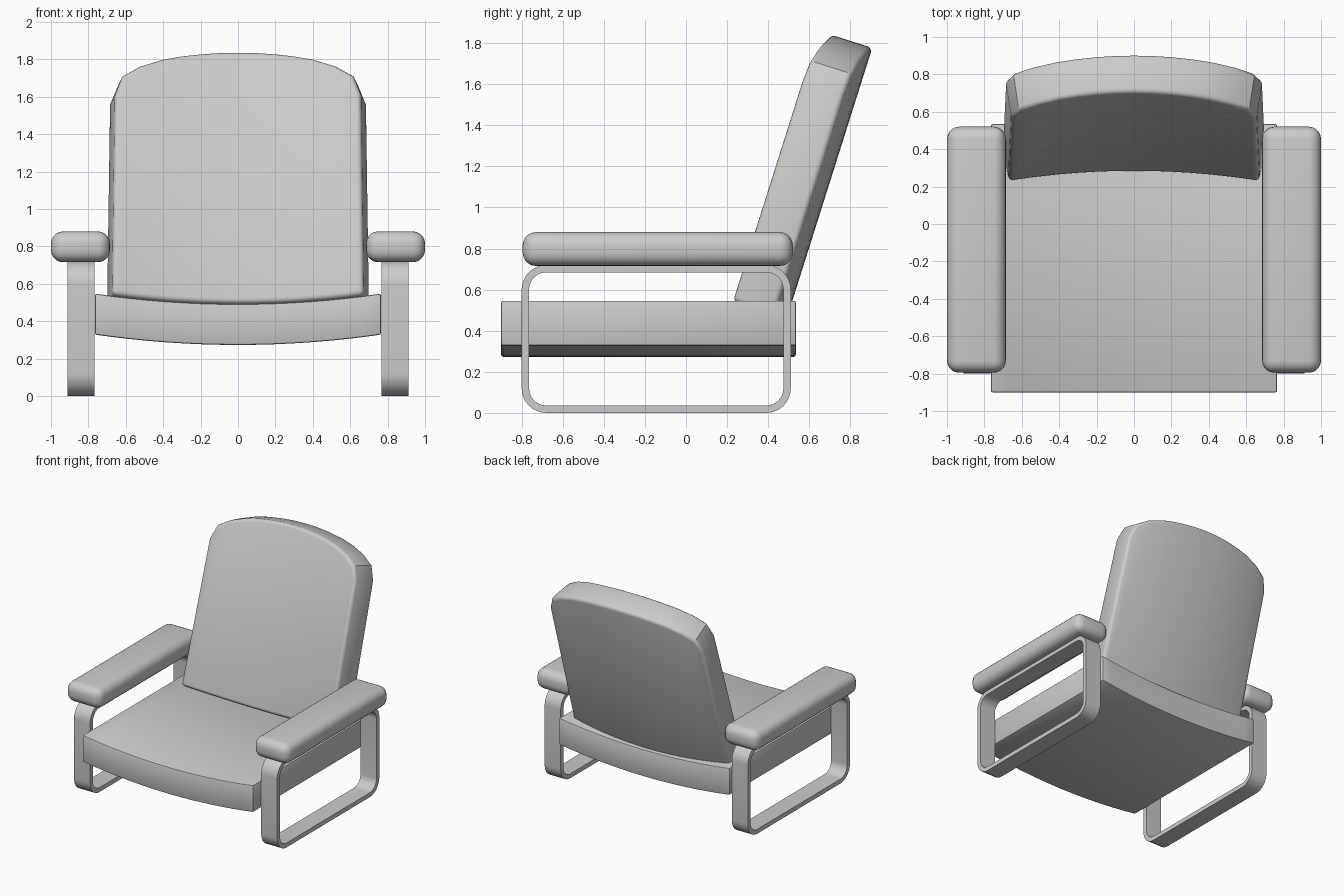
import bpy, bmesh
from math import pi, cos, sin, radians

if "Cube" in bpy.data.objects:
    bpy.data.objects.remove(bpy.data.objects["Cube"])


def finish(name, bm, angle=35):
    bmesh.ops.recalc_face_normals(bm, faces=bm.faces)
    me = bpy.data.meshes.new(name)
    bm.to_mesh(me)
    bm.free()
    ob = bpy.data.objects.new(name, me)
    bpy.context.collection.objects.link(ob)
    bpy.ops.object.select_all(action='DESELECT')
    bpy.context.view_layer.objects.active = ob
    ob.select_set(True)
    bpy.ops.object.shade_smooth_by_angle(angle=radians(angle))
    return ob


def loft(rings, closed):
    """Skin a row of four-point rings, capped unless closed."""
    bm = bmesh.new()
    vs = [[bm.verts.new(p) for p in r] for r in rings]
    n = len(vs)
    for i in range(n if closed else n - 1):
        a, b = vs[i], vs[(i + 1) % n]
        for j in range(4):
            k = (j + 1) % 4
            bm.faces.new((a[j], a[k], b[k], b[j]))
    if not closed:
        bm.faces.new(vs[0])
        bm.faces.new(vs[-1])
    bmesh.ops.recalc_face_normals(bm, faces=bm.faces)
    return bm


def bevel_sharp(bm, width, segments):
    edges = [e for e in bm.edges if e.calc_face_angle(0) > radians(50)]
    bmesh.ops.bevel(bm, geom=edges, offset=width, segments=segments,
                    profile=0.5, affect='EDGES', clamp_overlap=True)


# Seat: slab sagging towards the middle
rings = []
for i in range(17):
    x = 0.765 * (i / 8 - 1)
    drop = 0.055 * (1 - (x / 0.765) ** 2)
    top, low = 0.547 - drop, 0.328 - drop
    rings.append([(x, -0.9, top), (x, 0.535, top), (x, 0.535, low), (x, -0.9, low)])
bm = loft(rings, False)
bevel_sharp(bm, 0.01, 2)
finish("seat", bm)

# Backrest: leaning, curved slab with an arched top, wider at the rear
half = [(0, 1.842), (0.1, 1.84), (0.2, 1.833), (0.3, 1.822), (0.4, 1.805),
        (0.52, 1.768), (0.615, 1.715), (0.655, 1.615)]
arch = [(-x, z) for x, z in half[:0:-1]] + half
rings = []
for x, ztop in arch:
    f = (x / 0.655) ** 2
    ring = []
    for z, w in ((0.50 + 0.045 * f, 1.023), (ztop, 1.0)):
        y = 0.225 + 0.316 * (z - 0.545) + 0.067 * (1 - f)
        t = 0.215
        ring.append([(x * w, y, z), (x * w * 1.05, y + 0.954 * t, z - 0.302 * t)])
    rings.append([ring[0][0], ring[1][0], ring[1][1], ring[0][1]])
bm = loft(rings, False)
bevel_sharp(bm, 0.025, 3)
finish("backrest", bm)

# Rounded strap outline in the side plane
Y0, Y1, Z1, R, T = -0.80, 0.51, 0.72, 0.12, 0.036
corners = [(Y1 - R, Z1 - R), (Y0 + R, Z1 - R), (Y0 + R, R), (Y1 - R, R)]
for side, label in ((-1, "left"), (1, "right")):
    # Leg frame
    rings = []
    for q, (cy, cz) in enumerate(corners):
        for s in range(9):
            a = pi / 2 * (q + s / 8)
            rings.append([(side * x, cy + r * cos(a), cz + r * sin(a))
                          for x, r in ((0.768, R), (0.912, R), (0.912, R - T), (0.768, R - T))])
    finish(label + "_leg_frame", loft(rings, True))

    # Padded armrest
    bm = bmesh.new()
    bmesh.ops.create_cube(bm, size=1)
    bmesh.ops.scale(bm, vec=(0.315, 1.315, 0.165), verts=bm.verts)
    bmesh.ops.translate(bm, vec=(side * 0.8425, -0.1375, 0.7975), verts=bm.verts)
    bevel_sharp(bm, 0.065, 5)
    finish(label + "_armrest", bm)
